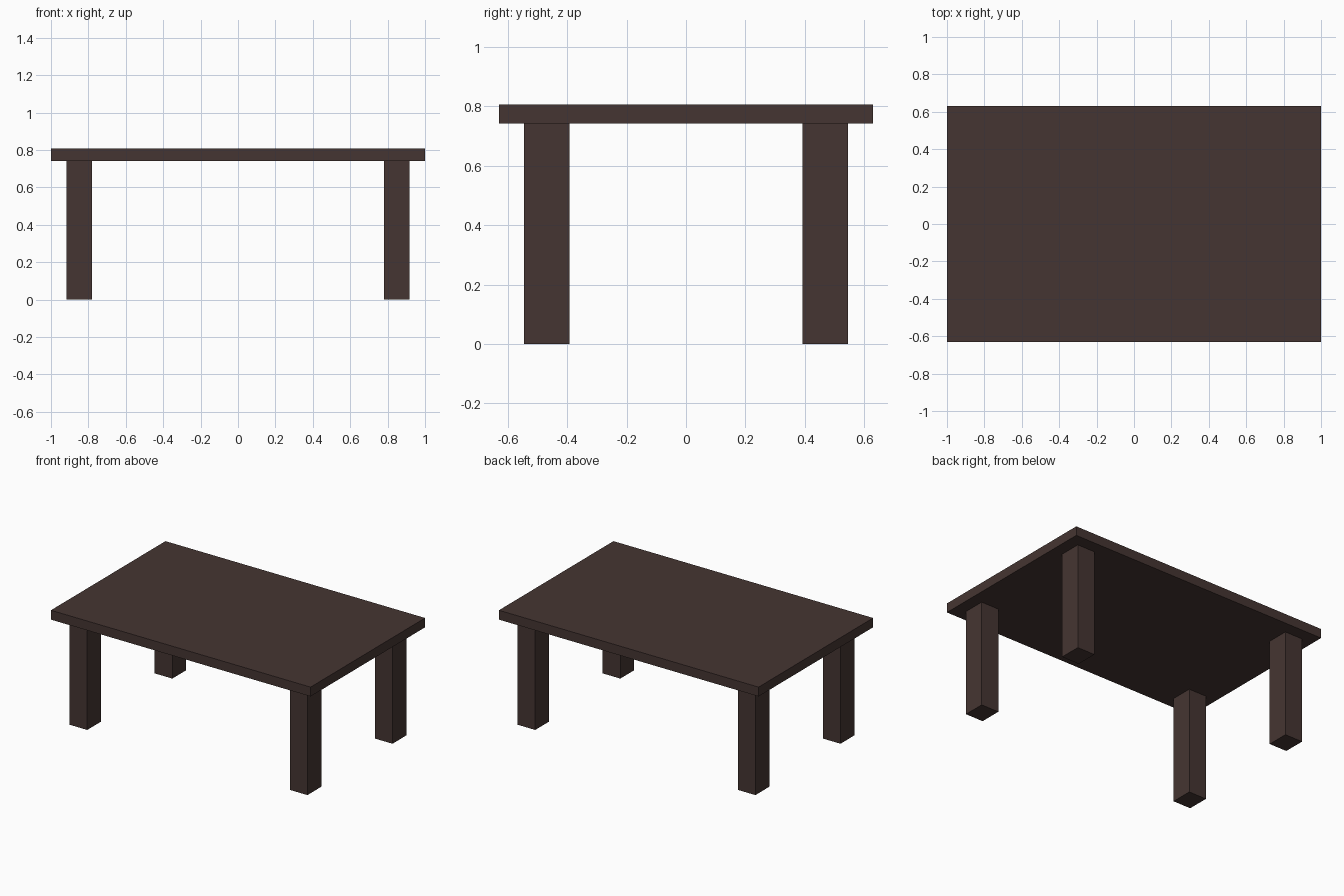
import bpy

if "Cube" in bpy.data.objects:
    bpy.data.objects.remove(bpy.data.objects["Cube"])

wood = bpy.data.materials.new("dark_wood")
wood.diffuse_color = (0.06, 0.036, 0.032, 1)
wood.use_nodes = True
wood.node_tree.nodes["Principled BSDF"].inputs["Base Color"].default_value = wood.diffuse_color


def box(name, center, size):
    bpy.ops.mesh.primitive_cube_add(size=1, location=center)
    obj = bpy.context.object
    obj.name = name
    obj.scale = size
    bpy.ops.object.transform_apply(location=False, rotation=False, scale=True)
    obj.data.materials.append(wood)
    return obj


TOP_Z, UNDER_Z = 0.807, 0.742

# Table top
box("table_top", (0, 0, (TOP_Z + UNDER_Z) / 2), (2.0, 1.26, TOP_Z - UNDER_Z))

# Four legs, inset from the corners
for side, sx in (("left", -1), ("right", 1)):
    for end, sy in (("front", -1), ("back", 1)):
        box(f"{end}_{side}_leg", (sx * 0.848, sy * 0.468, UNDER_Z / 2),
            (0.136, 0.153, UNDER_Z))
